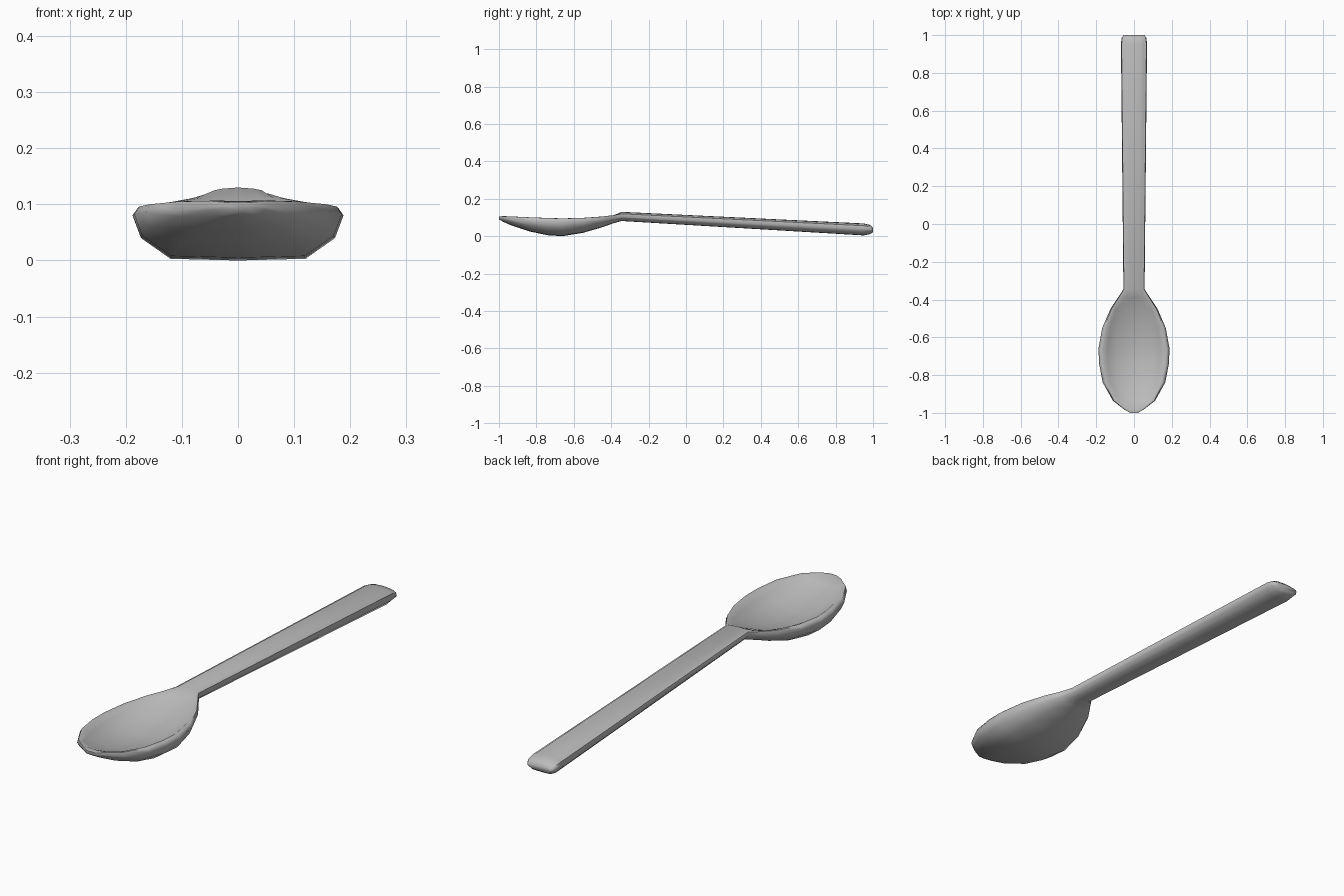
import bpy
import bmesh
import math

cube = bpy.data.objects.get("Cube")
if cube:
    bpy.data.objects.remove(cube)

grey = bpy.data.materials.new("light grey")
grey.use_nodes = True
colour = (0.5, 0.5, 0.5, 1)
grey.diffuse_color = colour
grey.node_tree.nodes["Principled BSDF"].inputs["Base Color"].default_value = colour

# Stations along the spoon: y, half width, rim height, underside, centre of top
STATIONS = [
    (-1.0, 0.02, 0.104, 0.09, 0.104),
    (-0.98, 0.055, 0.108, 0.078, 0.106),
    (-0.935, 0.112, 0.108, 0.058, 0.085),
    (-0.84, 0.165, 0.105, 0.026, 0.058),
    (-0.74, 0.185, 0.102, 0.005, 0.042),
    (-0.66, 0.188, 0.1, 0.0, 0.04),
    (-0.55, 0.168, 0.102, 0.018, 0.055),
    (-0.45, 0.125, 0.108, 0.047, 0.083),
    (-0.39, 0.085, 0.114, 0.068, 0.107),
    (-0.345, 0.056, 0.122, 0.081, 0.13),
    (0.95, 0.069, 0.059, 0.004, 0.068),
    (0.985, 0.066, 0.052, 0.011, 0.06),
    (1.0, 0.055, 0.042, 0.022, 0.046),
]


def section(y, w, rim, low, mid):
    """Closed ring: dished or ridged top, rounded rim, flattened underside."""
    h = rim - low
    half = [
        (0.5, mid + 0.25 * (rim - mid)),
        (0.75, mid + 0.62 * (rim - mid)),
        (0.87, rim - 0.05 * h),
        (0.95, rim - 0.06 * h),
        (1.0, rim - min(0.02, 0.45 * h)),
        (0.92, low + 0.4 * h),
        (0.64, low + 0.03 * h),
    ]
    ring = [(0, y, mid)] + [(w * x, y, z) for x, z in half] + [(0, y, low)]
    return ring + [(-w * x, y, z) for x, z in reversed(half)]


# Loft the bowl and handle as one closed surface
bm = bmesh.new()
rings = [[bm.verts.new(p) for p in section(*s)] for s in STATIONS]
for a, b in zip(rings, rings[1:]):
    for i in range(len(a)):
        j = (i + 1) % len(a)
        bm.faces.new((a[i], a[j], b[j], b[i]))
bm.faces.new(rings[0])
bm.faces.new(rings[-1])
bmesh.ops.recalc_face_normals(bm, faces=bm.faces)

mesh = bpy.data.meshes.new("spoon")
bm.to_mesh(mesh)
bm.free()
mesh.materials.append(grey)
spoon = bpy.data.objects.new("spoon", mesh)
bpy.context.collection.objects.link(spoon)

# Soft shading over the coarse facets
bpy.ops.object.select_all(action="DESELECT")
spoon.select_set(True)
bpy.context.view_layer.objects.active = spoon
bpy.ops.object.shade_smooth_by_angle(angle=math.radians(60))
